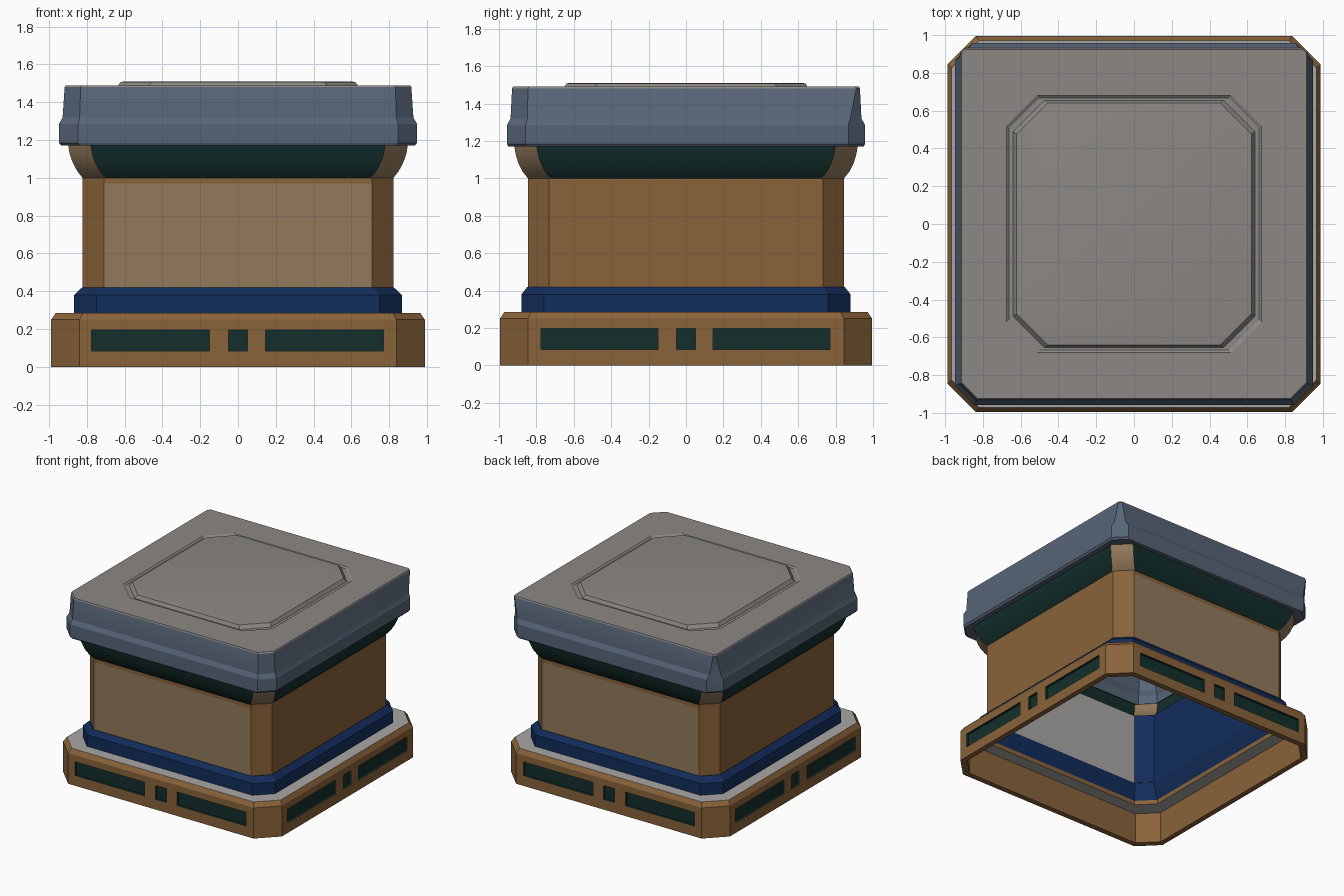
import bpy, bmesh, math

if "Cube" in bpy.data.objects:
    bpy.data.objects.remove(bpy.data.objects["Cube"])

# Flat colours (linear)
COLORS = {
    "warm_brown": (0.25, 0.125, 0.042),
    "light_tan": (0.29, 0.195, 0.105),
    "deep_green": (0.006, 0.028, 0.025),
    "navy_blue": (0.006, 0.026, 0.105),
    "slate_blue": (0.095, 0.13, 0.185),
    "top_grey": (0.26, 0.245, 0.23),
    "ledge_grey": (0.40, 0.39, 0.38),
}
MATS = {}
for key, rgb in COLORS.items():
    MATS[key] = bpy.data.materials.new(key)
    MATS[key].diffuse_color = (*rgb, 1)


def ring(hx, hy, z, cf, cb=None):
    """Chamfered rectangle: cf = front chamfer, cb = back chamfer."""
    cb = cf if cb is None else cb
    return [(-hx + cf, -hy, z), (hx - cf, -hy, z), (hx, -hy + cf, z), (hx, hy - cb, z),
            (hx - cb, hy, z), (-hx + cb, hy, z), (-hx, hy - cb, z), (-hx, -hy + cf, z)]


def loft(name, rings, rule, closed=False, cap=False):
    """Join rings bottom to top; rule(centre, normal) names each face's colour."""
    bm = bmesh.new()
    vs = [[bm.verts.new(p) for p in r] for r in rings]
    for k in range(len(vs) if closed else len(vs) - 1):
        a, b = vs[k], vs[(k + 1) % len(vs)]
        for i in range(8):
            j = (i + 1) % 8
            bm.faces.new((a[i], a[j], b[j], b[i]))
    if cap:
        bm.faces.new(vs[-1])
    bm.normal_update()
    used = []
    for f in bm.faces:
        col = rule(f.calc_center_median(), f.normal)
        if col not in used:
            used.append(col)
        f.material_index = used.index(col)
        f.smooth = True
    me = bpy.data.meshes.new(name)
    bm.to_mesh(me)
    bm.free()
    for col in used:
        me.materials.append(MATS[col])
    me.set_sharp_from_angle(angle=math.radians(25))
    ob = bpy.data.objects.new(name, me)
    bpy.context.collection.objects.link(ob)
    return ob


def is_corner(n):
    return abs(n.x) > 0.45 and abs(n.y) > 0.45


def is_inside(c, n):
    return n.x * c.x + n.y * c.y < -0.01


# Base plinth, a hollow frame
def base_rule(c, n):
    return "ledge_grey" if abs(n.z) > 0.9 and c.z > 0.2 else "warm_brown"


base = loft("base_plinth", [
    ring(.988, .995, 0, .15), ring(.988, .995, .25, .15), ring(.965, .972, .285, .145),
    ring(.84, .85, .285, .12), ring(.84, .85, .25, .12), ring(.945, .95, .25, .135),
    ring(.945, .95, 0, .135)], base_rule, closed=True)

# Recessed green panels cut into the four plinth sides
bm = bmesh.new()
for lo, hi in ((-.775, -.15), (-.05, .05), (.145, .77)):
    for sign in (-1, 1):
        for along_x in (True, False):
            mid, wide = (lo + hi) / 2, hi - lo
            res = bmesh.ops.create_cube(bm, size=1)
            for v in res["verts"]:
                u, d = mid + v.co.x * wide, v.co.y * .04
                z = .14 + v.co.z * .112
                v.co = (u, sign * .995 + d, z) if along_x else (sign * .988 + d, u, z)
bmesh.ops.recalc_face_normals(bm, faces=bm.faces)
cut_mesh = bpy.data.meshes.new("panel_cutter")
bm.to_mesh(cut_mesh)
bm.free()
cut_mesh.materials.append(MATS["deep_green"])
cutter = bpy.data.objects.new("panel_cutter", cut_mesh)
cutter.hide_render = True
bpy.context.collection.objects.link(cutter)
mod = base.modifiers.new("panels", "BOOLEAN")
mod.operation = "DIFFERENCE"
mod.solver = "EXACT"
mod.material_mode = "TRANSFER"
mod.object = cutter
bpy.context.view_layer.update()
cut_result = bpy.data.meshes.new_from_object(
    base.evaluated_get(bpy.context.evaluated_depsgraph_get()))
base.modifiers.clear()
base.data = cut_result
for p in cut_result.polygons:
    p.use_smooth = False
bpy.data.objects.remove(cutter)

# Blue band above the plinth
loft("blue_band", [
    ring(.868, .88, .285, .12), ring(.868, .88, .38, .12), ring(.825, .848, .42, .11),
    ring(.80, .825, .42, .10), ring(.84, .85, .285, .12)],
    lambda c, n: "navy_blue", closed=True)


# Middle body: tan front and back panels, brown sides and corners
def body_rule(c, n):
    if is_inside(c, n):
        return "navy_blue" if abs(n.x) > 0.4 else "ledge_grey"
    if abs(n.y) > 0.9 and c.z < 0.96:
        return "light_tan"
    return "warm_brown"


loft("body", [
    ring(.822, .845, .42, .112), ring(.822, .845, .97, .112), ring(.822, .845, 1.0, .112),
    ring(.80, .825, 1.0, .105), ring(.80, .825, .42, .105)], body_rule, closed=True)

# Flared green cove with tan corner pieces
loft("cove", [
    ring(.822, .845, 1.0, .12), ring(.850, .873, 1.035, .12), ring(.874, .896, 1.08, .12),
    ring(.890, .910, 1.125, .12), ring(.898, .918, 1.17, .12)],
    lambda c, n: "light_tan" if is_corner(n) else "deep_green")


# Top slab with stepped rim and a raised octagonal panel
def slab_rule(c, n):
    return "top_grey" if c.z > 1.47 else "slate_blue"


loft("top_slab", [
    ring(.89, .91, 1.17, .11), ring(.935, .95, 1.17, .10, .09), ring(.947, .958, 1.185, .10, .09),
    ring(.947, .958, 1.285, .10, .09), ring(.928, .938, 1.32, .09, .06),
    ring(.917, .93, 1.48, .085, .02), ring(.912, .925, 1.49, .085, .02),
    ring(.675, .68, 1.49, .16), ring(.662, .667, 1.48, .16), ring(.64, .655, 1.48, .165),
    ring(.622, .64, 1.507, .165), ring(.60, .62, 1.51, .16)], slab_rule, cap=True)

for m in bpy.data.materials:
    if m.users and not m.is_grease_pencil:
        m.use_nodes = True
        m.node_tree.nodes["Principled BSDF"].inputs["Base Color"].default_value = m.diffuse_color
